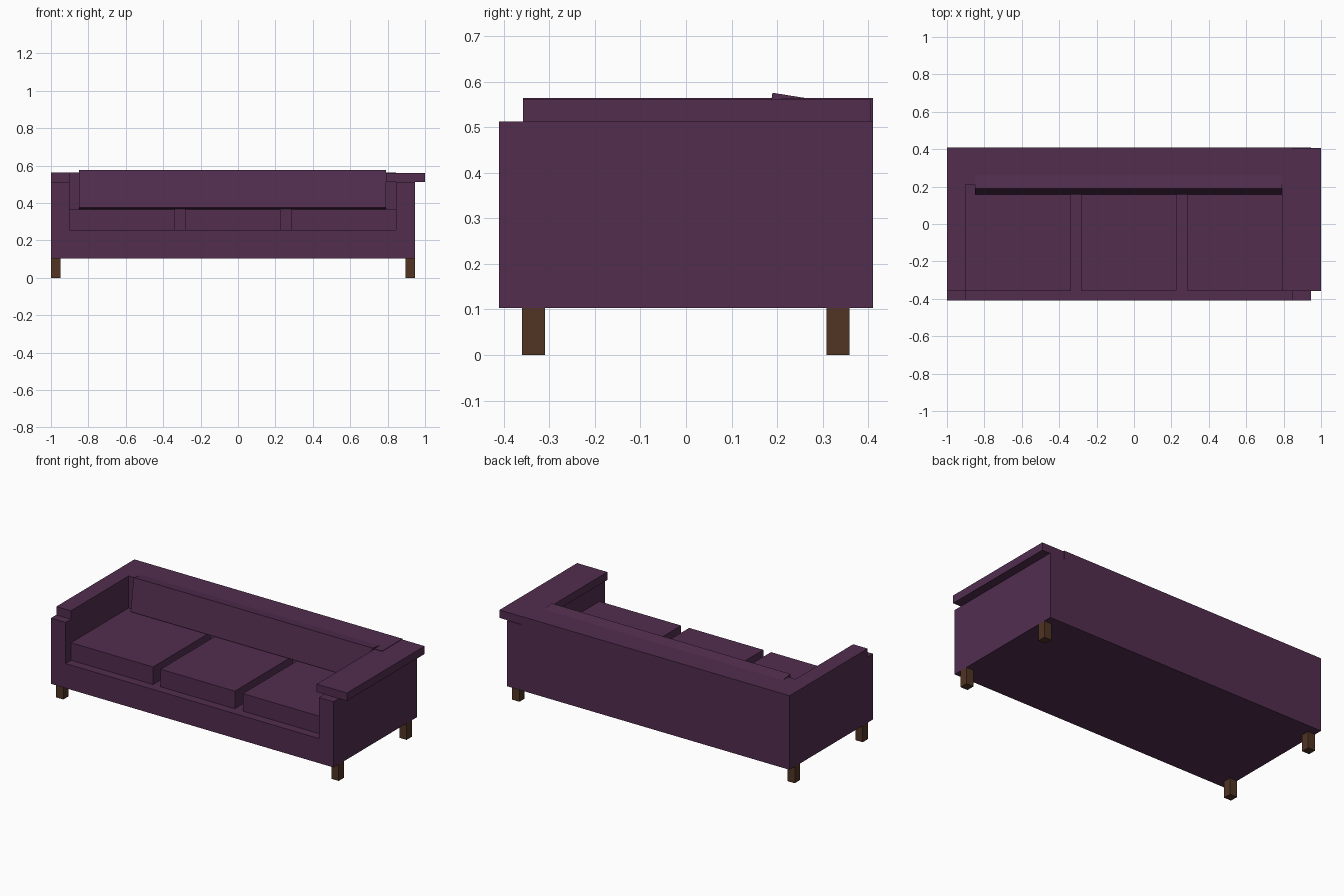
import bpy, math
from mathutils import Matrix, Vector

if "Cube" in bpy.data.objects:
    bpy.data.objects.remove(bpy.data.objects["Cube"])


def material(name, colour):
    m = bpy.data.materials.new(name)
    m.diffuse_color = (*colour, 1.0)
    m.use_nodes = True
    m.node_tree.nodes["Principled BSDF"].inputs["Base Color"].default_value = m.diffuse_color
    return m


fabric = material("plum fabric", (0.084, 0.027, 0.078))
wood = material("brown wood", (0.082, 0.035, 0.017))


def box(name, x, y, z, mat):
    """Box spanning the given (min, max) ranges."""
    bpy.ops.mesh.primitive_cube_add(size=1)
    o = bpy.context.object
    o.name = name
    size = Vector([r[1] - r[0] for r in (x, y, z)])
    mid = Vector([(r[1] + r[0]) / 2 for r in (x, y, z)])
    o.data.transform(Matrix.Translation(mid) @ Matrix.Diagonal((*size, 1)))
    o.data.materials.append(mat)
    return o


# Sofa frame: one block with seat well, front step and right arm step cut away
LEFT, RIGHT, INNER_L, INNER_R = -1.0, 0.945, -0.9, 0.845
ARM_Z, BACK_Z, SEAT_Z = 0.512, 0.564, 0.256
frame = box("frame", (LEFT, RIGHT), (-0.41, 0.41), (0.103, BACK_Z), fabric)
cutters = [
    box("seat_well_cutter", (INNER_L, INNER_R), (-0.6, 0.21), (SEAT_Z, 0.8), fabric),
    box("front_step_cutter", (-1.2, 1.2), (-0.6, -0.358), (ARM_Z, 0.8), fabric),
    box("right_step_cutter", (INNER_R, 1.2), (-0.6, 0.6), (ARM_Z, 0.8), fabric),
]
for c in cutters:
    mod = frame.modifiers.new("cut", 'BOOLEAN')
    mod.operation, mod.solver, mod.object = 'DIFFERENCE', 'EXACT', c
bpy.ops.object.select_all(action='DESELECT')
frame.select_set(True)
bpy.context.view_layer.objects.active = frame
for mod in list(frame.modifiers):
    bpy.ops.object.modifier_apply(modifier=mod.name)
for c in cutters:
    bpy.data.objects.remove(c)

# Overhanging cap on the right arm
box("right_arm_cap", (0.792, 1.0), (-0.358, 0.406), (ARM_Z, 0.561), fabric)

# Three seat cushions
for i, x in enumerate([(INNER_L, -0.336), (-0.283, 0.227), (0.283, INNER_R)]):
    box(f"seat_cushion_{i + 1}", x, (-0.356, 0.21), (SEAT_Z, 0.365), fabric)

# Back cushion, leaning back about its lower front edge
cushion = box("back_cushion", (-0.85, 0.792), (0, 0.1), (0, 0.203), fabric)
cushion.data.transform(Matrix.Translation((0, 0.158, 0.375))
                       @ Matrix.Rotation(math.radians(-9), 4, 'X'))

# Square legs
for side, x in (("left", LEFT), ("right", RIGHT - 0.05)):
    for end, y in (("front", -0.36), ("back", 0.308)):
        box(f"{end}_{side}_leg", (x, x + 0.05), (y, y + 0.051), (0, 0.103), wood)
